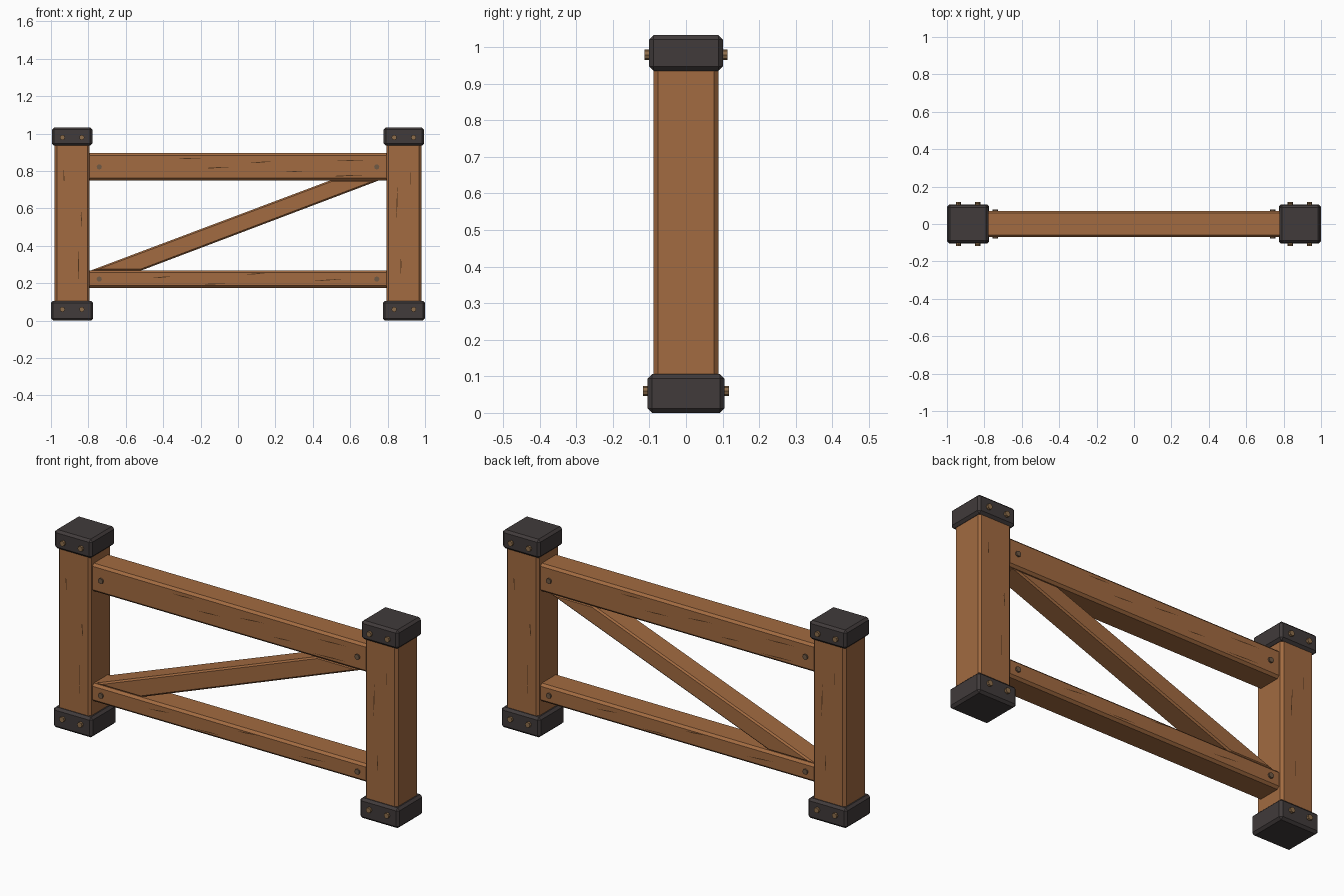
import bpy, bmesh, math
from mathutils import Matrix, Vector

cube = bpy.data.objects.get("Cube")
if cube:
    bpy.data.objects.remove(cube, do_unlink=True)


def material(name, rgb):
    m = bpy.data.materials.new(name)
    m.use_nodes = True
    m.diffuse_color = (*rgb, 1)
    m.node_tree.nodes["Principled BSDF"].inputs["Base Color"].default_value = (*rgb, 1)
    return m


WOOD = material("warm wood", (0.36, 0.145, 0.052))
GRAIN = material("dark grain", (0.085, 0.035, 0.012))
IRON = material("dark iron", (0.052, 0.043, 0.043))
BRASS = material("dull brass", (0.27, 0.155, 0.07))
STEEL = material("brown steel", (0.16, 0.10, 0.06))


def finish(name, bm, mat):
    bmesh.ops.recalc_face_normals(bm, faces=bm.faces)
    mesh = bpy.data.meshes.new(name)
    bm.to_mesh(mesh)
    bm.free()
    mesh.materials.append(mat)
    obj = bpy.data.objects.new(name, mesh)
    bpy.context.collection.objects.link(obj)
    return obj


def chamfer(bm, width):
    bmesh.ops.bevel(bm, geom=bm.edges[:], offset=width, segments=1,
                    profile=0.5, affect='EDGES')


def block(name, centre, size, mat, width=0.012):
    bm = bmesh.new()
    bmesh.ops.create_cube(bm, size=1)
    bmesh.ops.scale(bm, vec=size, verts=bm.verts)
    bmesh.ops.translate(bm, vec=centre, verts=bm.verts)
    chamfer(bm, width)
    return finish(name, bm, mat)


def bolt(name, x, y, z, mat, length=0.03, radius=0.014):
    bm = bmesh.new()
    bmesh.ops.create_cone(bm, cap_ends=True, segments=8, radius1=radius,
                          radius2=radius, depth=length)
    bmesh.ops.transform(bm, verts=bm.verts, matrix=Matrix.Translation((x, y, z))
                        @ Matrix.Rotation(math.pi / 2, 4, 'X'))
    return finish(name, bm, mat)


def grain(name, y, strokes):
    """Tapered slivers on the front face, repeated by a half turn on the back."""
    bm = bmesh.new()
    for x1, z1, x2, z2 in strokes:
        a, b = Vector((x1, y, z1)), Vector((x2, y, z2))
        d = (b - a).normalized()
        side = Vector((-d.z, 0, d.x)) * 0.0028
        ring = [a, a.lerp(b, 0.6) + side, b, a.lerp(b, 0.4) - side]
        bm.faces.new([bm.verts.new(p) for p in ring])
    front = bm.verts[:] + bm.edges[:] + bm.faces[:]
    copy = bmesh.ops.duplicate(bm, geom=front)["geom"]
    bmesh.ops.rotate(bm, cent=(0, 0, 0), matrix=Matrix.Rotation(math.pi, 3, 'Z'),
                     verts=[v for v in copy if isinstance(v, bmesh.types.BMVert)])
    for f in bm.faces:
        f.normal_update()
        if f.normal.y * f.calc_center_median().y < 0:
            f.normal_flip()
    mesh = bpy.data.meshes.new(name)
    bm.to_mesh(mesh)
    bm.free()
    mesh.materials.append(GRAIN)
    bpy.context.collection.objects.link(bpy.data.objects.new(name, mesh))


# Posts with iron shoes and caps, and their bolts
for s, label in ((-1, "right"), (1, "left")):
    x = s * 0.887
    block(f"{label}_post", (x, 0, 0.52), (0.188, 0.178, 0.92), WOOD)
    block(f"{label}_shoe", (x, 0, 0.053), (0.226, 0.21, 0.106), IRON)
    block(f"{label}_cap", (x, 0, 0.984), (0.216, 0.202, 0.098), IRON)
    for side in (-1, 1):
        for dx in (-0.052, 0.052):
            bolt(f"{label}_shoe_bolt", x + dx, side * 0.102, 0.06, BRASS)
            bolt(f"{label}_cap_bolt", x + dx, side * 0.098, 0.979, BRASS)
        # Rail bolts
        for rail, z in (("upper", 0.822), ("lower", 0.222)):
            bolt(f"{rail}_rail_{label}_bolt", s * 0.742, side * 0.063, z, STEEL)

# Rails
block("upper_rail", (0, 0, 0.823), (1.64, 0.14, 0.146), WOOD)
block("lower_rail", (0, 0, 0.222), (1.64, 0.14, 0.094), WOOD)

# Diagonal brace, cut level where it meets the rails
outline = [(-0.79, 0.267), (-0.52, 0.267), (0.76, 0.752), (0.5, 0.752)]
bm = bmesh.new()
base = bm.faces.new([bm.verts.new((x, -0.06, z)) for x, z in outline])
new = bmesh.ops.extrude_face_region(bm, geom=[base])["geom"]
bmesh.ops.translate(bm, vec=(0, 0.12, 0),
                    verts=[v for v in new if isinstance(v, bmesh.types.BMVert)])
bmesh.ops.recalc_face_normals(bm, faces=bm.faces)
chamfer(bm, 0.008)
finish("diagonal_brace", bm, WOOD)

# Wood grain
grain("post_grain", -0.0905, [
    (-0.93, 0.73, -0.932, 0.81), (-0.855, 0.21, -0.85, 0.39),
    (-0.835, 0.5, -0.84, 0.6), (0.845, 0.54, 0.855, 0.72),
    (0.92, 0.72, 0.922, 0.8), (0.87, 0.25, 0.872, 0.35)])
grain("rail_grain", -0.0715, [
    (-0.33, 0.866, -0.2, 0.868), (-0.19, 0.815, -0.05, 0.82),
    (0.05, 0.842, 0.2, 0.852), (0.25, 0.795, 0.36, 0.8),
    (0.5, 0.853, 0.68, 0.858), (0.48, 0.772, 0.68, 0.778),
    (-0.47, 0.227, -0.34, 0.237), (-0.2, 0.195, -0.05, 0.198),
    (0.04, 0.247, 0.16, 0.255), (0.4, 0.212, 0.56, 0.222)])
